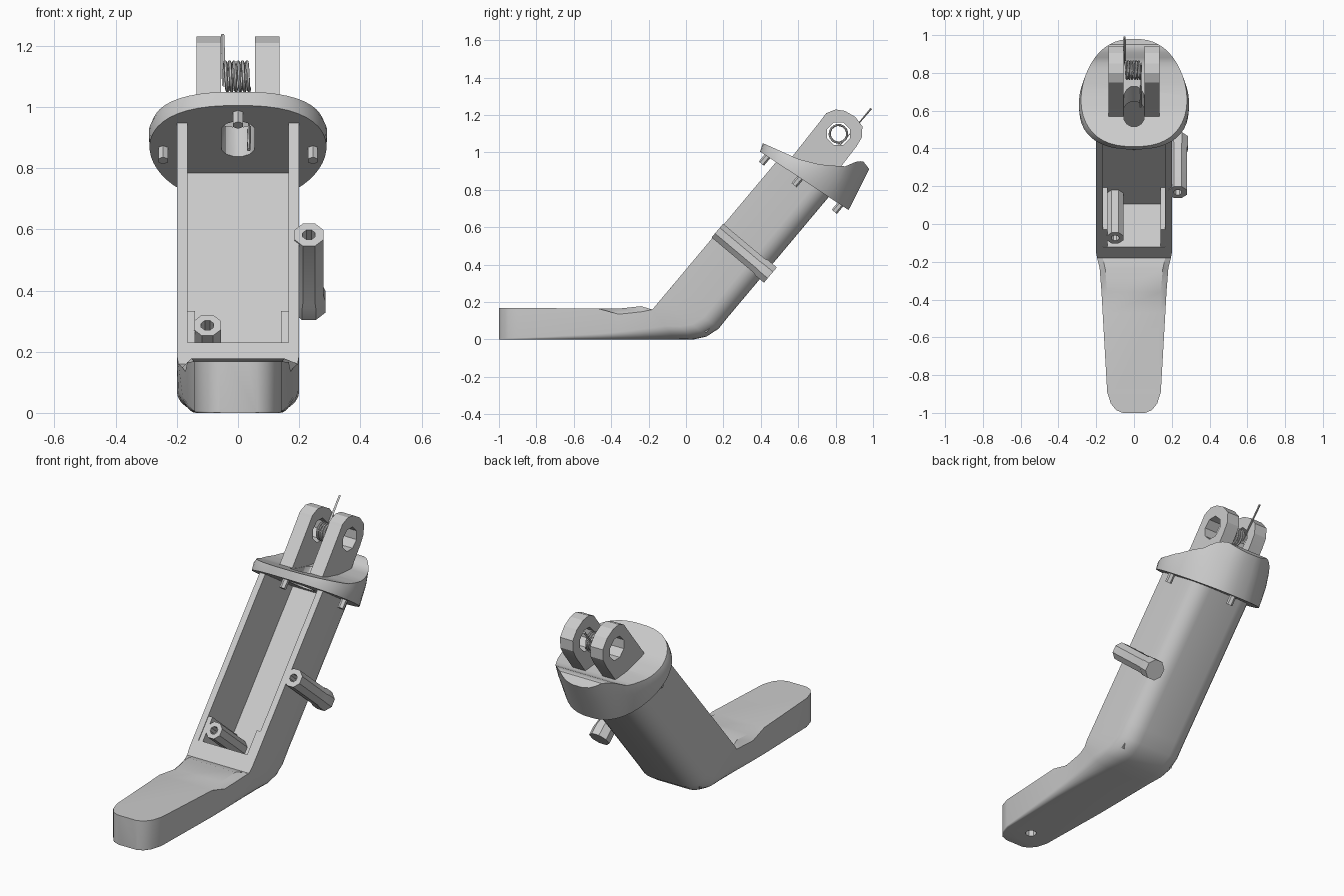
import bpy, bmesh, math
from mathutils import Vector

if "Cube" in bpy.data.objects:
    bpy.data.objects.remove(bpy.data.objects["Cube"])

grey = bpy.data.materials.new("plain grey")
grey.use_nodes = True
grey.diffuse_color = (0.6, 0.6, 0.6, 1)
grey.node_tree.nodes["Principled BSDF"].inputs["Base Color"].default_value = (0.6, 0.6, 0.6, 1)

# Leg frame: s runs up the leg, v runs from its front face to its back
TILT = math.radians(50)
UP = Vector((0, math.cos(TILT), math.sin(TILT)))
BACK = Vector((0, math.sin(TILT), -math.cos(TILT)))
ORIGIN = Vector((0, -0.18, 0.16))


def leg(x, s, v):
    return ORIGIN + Vector((x, 0, 0)) + UP * s + BACK * v


def build(name, verts, faces, angle=30):
    bm = bmesh.new()
    vs = [bm.verts.new(v) for v in verts]
    for f in faces:
        bm.faces.new([vs[i] for i in f])
    bmesh.ops.recalc_face_normals(bm, faces=bm.faces[:])
    me = bpy.data.meshes.new(name)
    bm.to_mesh(me)
    bm.free()
    me.materials.append(grey)
    ob = bpy.data.objects.new(name, me)
    bpy.context.collection.objects.link(ob)
    smooth(ob, angle)
    return ob


def smooth(ob, angle):
    bpy.ops.object.select_all(action='DESELECT')
    bpy.context.view_layer.objects.active = ob
    ob.select_set(True)
    bpy.ops.object.shade_smooth_by_angle(angle=math.radians(angle))


def loft(name, rings, angle=30):
    n = len(rings[0])
    verts = [p for r in rings for p in r]
    faces = [(k * n + i, k * n + (i + 1) % n, (k + 1) * n + (i + 1) % n, (k + 1) * n + i)
             for k in range(len(rings) - 1) for i in range(n)]
    faces += [tuple(range(n)), tuple(range(len(verts) - n, len(verts)))]
    return build(name, verts, faces, angle)


def lathe(name, start, axis, profile, sides=8, angle=30):
    """Straight-sided turned part; profile holds (radius, distance along axis)."""
    start, axis = Vector(start), Vector(axis).normalized()
    side = Vector((1, 0, 0)) if abs(axis.x) < 0.9 else Vector((0, 1, 0))
    other = axis.cross(side)
    turns = [math.tau * (i + 0.5) / sides for i in range(sides)]
    return loft(name, [[start + axis * d + (side * math.cos(t) + other * math.sin(t)) * r
                        for t in turns] for r, d in profile], angle)


def leg_block(name, x0, x1, s0, s1, v0, v1):
    return loft(name, [[leg(x, s, v) for x, v in ((x0, v0), (x1, v0), (x1, v1), (x0, v1))]
                       for s in (s0, s1)])


def cut(ob, cutter):
    cutter.hide_render = True
    mod = ob.modifiers.new("cut", 'BOOLEAN')
    mod.operation, mod.solver, mod.object = 'DIFFERENCE', 'EXACT', cutter
    bpy.context.view_layer.objects.active = ob
    bpy.ops.object.modifier_apply(modifier=mod.name)
    bpy.data.objects.remove(cutter)
    smooth(ob, 30)


# Foot and leg shell: sections with a flat top and rounded lower corners
def section(by, bz, ty, tz, half, r, dip=0.0):
    bottom, top = Vector((0, by, bz)), Vector((0, ty, tz))
    h, up = (top - bottom).length, (top - bottom).normalized()
    arc = [(half - r + r * math.cos(a), r - r * math.sin(a))
           for a in (math.pi / 2 * i / 6 for i in range(7))]
    right = [(half - 0.03, h), (half, h - dip)] + arc
    pts = right + [(-x, k) for x, k in reversed(right)]
    return [bottom + up * k + Vector((x, 0, 0)) for x, k in pts]


sections = [
    (-1, 0, -1, 0.168, 0.06, 0.004), (-0.985, 0, -0.985, 0.168, 0.095, 0.004),
    (-0.95, 0, -0.95, 0.168, 0.123, 0.006), (-0.89, 0, -0.89, 0.168, 0.142, 0.008),
    (-0.47, 0, -0.47, 0.166, 0.166, 0.03), (-0.36, 0, -0.36, 0.165, 0.172, 0.04, 0.03),
    (-0.2, 0, -0.24, 0.178, 0.182, 0.06, 0.03), (-0.06, 0, -0.18, 0.16, 0.195, 0.09),
    (0.04, 0, -0.155, 0.19, 0.2, 0.1), (0.11, 0.016, -0.13, 0.22, 0.2, 0.1),
    (0.175, 0.058, -0.09, 0.267, 0.2, 0.1), (0.227, 0.123, -0.03, 0.339, 0.2, 0.1),
    (0.77, 0.77, 0.492, 0.961, 0.2, 0.1)]
shell = loft("leg_shell", [section(*s) for s in sections])
cut(shell, leg_block("cavity_cutter", -0.165, 0.165, 0.092, 1.3, -0.08, 0.295))
cut(shell, lathe("sole_cutter", (0, -0.86, -0.05), (0, 0, 1), [(0.03, 0), (0.03, 0.15)]))

# Ledges at the bottom of the cavity
for side, word in ((-1, "right"), (1, "left")):
    leg_block(word + "_ledge", side * 0.14, side * 0.17, 0.09, 0.23, 0.004, 0.3)

# Screw bosses: one inside the cavity, one on the outside wall
lathe("inner_screw_boss", leg(-0.1, 0.165, 0), BACK,
      [(0.022, 0.06), (0.022, 0), (0.048, 0), (0.048, 0.3)])
lathe("outer_screw_boss", leg(0.232, 0.547, -0.005), BACK,
      [(0.022, 0.06), (0.022, 0), (0.052, 0), (0.052, 0.29), (0.058, 0.31), (0.058, 0.37)])

# Egg-shaped flange, thick at the back with a saddle-curved top
SADDLE = [(0.41, 1.05), (0.5, 1.01), (0.6, 0.965), (0.72, 0.935), (0.85, 0.925),
          (0.92, 0.955), (0.95, 0.95), (0.98, 0.91)]


def saddle_height(y):
    for (y0, z0), (y1, z1) in zip(SADDLE, SADDLE[1:]):
        if y <= y1:
            return z0 + (z1 - z0) * (y - y0) / (y1 - y0)
    return SADDLE[-1][1]


rows = 24
lower, middle, upper = [], [], []
for i in range(rows):
    a = math.pi * (i + 0.6) / (rows + 0.2)
    t = (1 - math.cos(a)) / 2
    x = 0.29 * math.sin(a) ** 0.8 * (1.1 - 0.22 * t)
    yb, yt = 0.395 + 0.475 * t, 0.41 + 0.57 * t
    low = Vector((x, yb, 1.005 - 0.66 * (yb - 0.395)))
    top = Vector((x * 0.97, yt, saddle_height(yt)))
    mid = low.lerp(top, 0.62)
    mid.x = x * 1.01
    lower.append(low)
    middle.append(mid)
    upper.append(top)
mirror = Vector((-1, 1, 1))
rings = [half + [p * mirror for p in reversed(half)] for half in (lower, middle, upper)]
n = rows * 2
faces = [(k * n + i, k * n + (i + 1) % n, (k + 1) * n + (i + 1) % n, (k + 1) * n + i)
         for k in range(2) for i in range(n)]
faces += [(b + i, b + i + 1, b + n - 2 - i, b + n - 1 - i)
          for b in (0, 2 * n) for i in range(rows - 1)]
flange = build("flange", [p for r in rings for p in r], faces)

# Slot through the flange
slot = []
for s in (0.85, 1.3):
    ring = []
    for i in range(12):
        a = math.tau * (i + 0.5) / 12
        centre = 0.145 if math.sin(a) > 0 else 0.045
        ring.append(leg(0.055 * math.cos(a), s, centre + 0.055 * math.sin(a)))
    slot.append(ring)
cut(flange, loft("slot_cutter", slot))

# Locating pegs under the flange
pegs = {"front": (0, 0.435), "right": (-0.245, 0.61), "left": (0.245, 0.61), "back": (0, 0.825)}
for word, (x, y) in pegs.items():
    z = 1.005 - 0.66 * (y - 0.395)
    lathe(word + "_peg", Vector((x, y, z)) + UP * 0.02, -UP, [(0.018, 0), (0.018, 0.07)], 6)

# Hinge arms with a pivot hole
PIVOT = Vector((0, 0.815, 1.1))
arm = [(0.53, 0.93), (0.72, 1.17), (0.75, 1.21), (0.8, 1.23), (0.85, 1.222), (0.905, 1.19),
       (0.943, 1.14), (0.94, 1.08), (0.91, 1.03), (0.81, 0.9)]
for side, word in ((-1, "right"), (1, "left")):
    ob = loft(word + "_hinge_arm", [[Vector((side * x, y, z)) for y, z in arm]
                                    for x in (0.055, 0.135)], 20)
    cut(ob, lathe("pivot_cutter", PIVOT - Vector((0.2, 0, 0)), (1, 0, 0),
                  [(0.066, 0), (0.066, 0.4)]))

# Torsion spring: coil plus two straight ends
turns, steps = 6, 16
coil = []
for i in range(turns * steps + 1):
    a = math.tau * i / steps - 0.64
    coil.append(PIVOT + Vector((-0.047 + 0.085 * i / (turns * steps),
                                0.047 * math.cos(a), 0.047 * math.sin(a))))
path = [Vector((-0.05, 0.99, 1.235))] + coil + [Vector((0.035, 0.62, 0.86))]
wire = bpy.data.curves.new("spring", 'CURVE')
wire.dimensions = '3D'
wire.bevel_depth = 0.006
wire.bevel_resolution = 1
wire.use_fill_caps = True
spline = wire.splines.new('POLY')
spline.points.add(len(path) - 1)
for point, p in zip(spline.points, path):
    point.co = (*p, 1)
wire.materials.append(grey)
spring = bpy.data.objects.new("spring", wire)
bpy.context.collection.objects.link(spring)
bpy.ops.object.select_all(action='DESELECT')
bpy.context.view_layer.objects.active = spring
spring.select_set(True)
bpy.ops.object.convert(target='MESH')
smooth(spring, 40)
